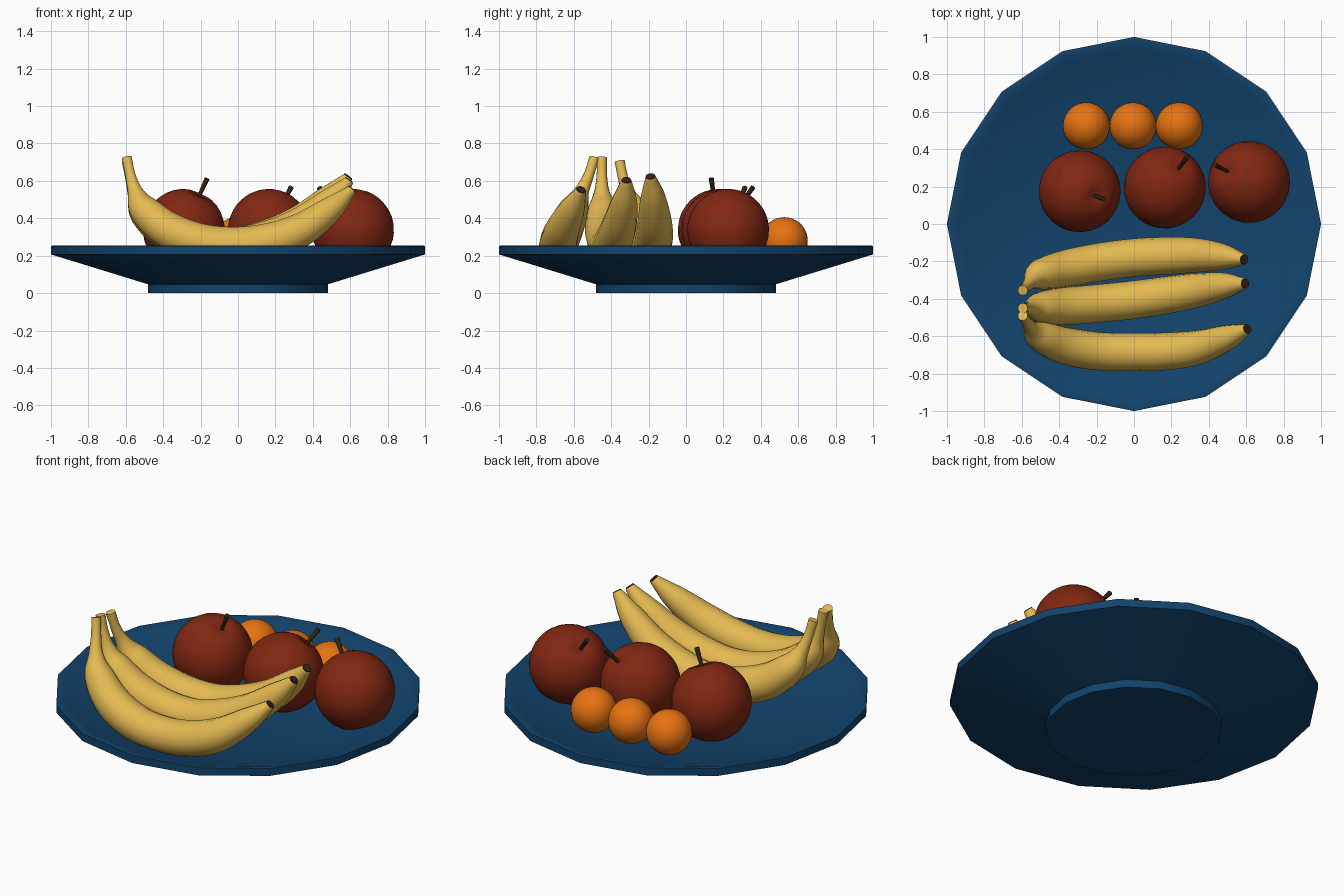
import bpy, bmesh, math
from mathutils import Vector

if "Cube" in bpy.data.objects:
    bpy.data.objects.remove(bpy.data.objects["Cube"])


def material(name, rgb):
    m = bpy.data.materials.new(name)
    m.diffuse_color = (*rgb, 1)
    m.use_nodes = True
    m.node_tree.nodes["Principled BSDF"].inputs["Base Color"].default_value = m.diffuse_color
    return m


BLUE = material("plate blue", (0.006, 0.056, 0.15))
RED = material("apple red", (0.22, 0.02, 0.006))
YELLOW = material("banana yellow", (0.78, 0.49, 0.085))
ORANGE = material("orange peel", (0.80, 0.17, 0.006))
BROWN = material("stem brown", (0.035, 0.018, 0.008))


def finish(bm, name, mats, angle=50):
    bmesh.ops.recalc_face_normals(bm, faces=bm.faces)
    me = bpy.data.meshes.new(name)
    bm.to_mesh(me)
    bm.free()
    for m in mats:
        me.materials.append(m)
    ob = bpy.data.objects.new(name, me)
    bpy.context.collection.objects.link(ob)
    bpy.ops.object.select_all(action='DESELECT')
    ob.select_set(True)
    bpy.context.view_layer.objects.active = ob
    bpy.ops.object.shade_smooth_by_angle(angle=math.radians(angle))
    return ob


def skin(bm, rings):
    """Bridge successive vertex rings and cap both ends."""
    n = len(rings[0])
    for a, b in zip(rings, rings[1:]):
        for i in range(n):
            bm.faces.new((a[i], a[(i + 1) % n], b[(i + 1) % n], b[i]))
    bm.faces.new(rings[0][::-1])
    bm.faces.new(rings[-1])


# Plate: sixteen-sided lathe with foot, sloped underside, rim and hollow
def plate():
    profile = [(0.48, 0), (0.48, 0.047), (1, 0.207), (1, 0.252),
               (0.985, 0.255), (0.94, 0.24), (0.48, 0.097)]
    bm = bmesh.new()
    rings = [[bm.verts.new((r * math.cos(i * math.pi / 8), r * math.sin(i * math.pi / 8), z))
              for i in range(16)] for r, z in profile]
    skin(bm, rings)
    finish(bm, "plate", [BLUE], 35)


def sphere(name, centre, r, mat, axis=Vector((0, 0, 1)), dimple=0.0):
    bm = bmesh.new()
    bmesh.ops.create_uvsphere(bm, u_segments=28, v_segments=18, radius=r)
    # small hollow around the stem
    for v in bm.verts:
        d = math.hypot(v.co.x, v.co.y) / r
        if v.co.z > 0:
            v.co.z -= dimple * math.exp(-(d / 0.18) ** 2)
    rot = Vector((0, 0, 1)).rotation_difference(axis)
    for v in bm.verts:
        v.co = rot @ v.co + Vector(centre)
    finish(bm, name, [mat])


def tube(name, pts, mats, sides=14, steps=5, tip=False):
    """Round tube through (x, y, z, radius) points, with an optional dark tip."""
    p = [Vector(q) for q in pts]
    p = [p[0] * 2 - p[1]] + p + [p[-1] * 2 - p[-2]]
    path = []
    for a, b, c, d in zip(p, p[1:], p[2:], p[3:]):
        for k in range(steps):
            t = k / steps
            path.append(0.5 * (2 * b + (c - a) * t + (2 * a - 5 * b + 4 * c - d) * t * t
                               + (3 * b - a - 3 * c + d) * t ** 3))
    path.append(p[-2])
    bm = bmesh.new()
    rings = []
    for i, q in enumerate(path):
        tan = (path[min(i + 1, len(path) - 1)] - path[max(i - 1, 0)]).to_3d().normalized()
        u = Vector((0, 1, 0))
        u = (u - tan * u.dot(tan)).normalized()
        w = tan.cross(u)
        rings.append([bm.verts.new(q.to_3d() + q.w * (u * math.cos(a) + w * math.sin(a)))
                      for a in (2 * math.pi * j / sides for j in range(sides))])
    skin(bm, rings)
    if tip:
        end = set(rings[-1] + rings[-2])
        for f in bm.faces:
            if all(v in end for v in f.verts):
                f.material_index = 1
    finish(bm, name, mats)


plate()

# Apples with leaning stems: centre and stem direction
apples = [((-0.29, 0.175, 0.338), (0.125, -0.04, 0.275)),
          ((0.165, 0.195, 0.338), (0.12, 0.165, 0.23)),
          ((0.615, 0.225, 0.338), (-0.18, 0.09, 0.225))]
for i, (c, d) in enumerate(apples, 1):
    axis = Vector(d).normalized()
    sphere(f"apple_{i}", c, 0.219, RED, axis, 0.03)
    a, b = Vector(c) + axis * 0.17, Vector(c) + axis * 0.305
    tube(f"apple_stem_{i}", [(*a, 0.009), (*b, 0.014)], [BROWN], 8, 2)

# Oranges
for i, x in enumerate((-0.255, -0.005, 0.242), 1):
    sphere(f"orange_{i}", (x, 0.525, 0.28), 0.126, ORANGE)

# Bananas: shared side profile (x, z, radius), own sideways bend and end heights
side = [(-0.595, 0.725, 0.027), (-0.575, 0.63, 0.028), (-0.548, 0.54, 0.042),
        (-0.50, 0.445, 0.082), (-0.37, 0.335, 0.1), (-0.19, 0.27, 0.102),
        (0.0, 0.255, 0.102), (0.18, 0.28, 0.1), (0.34, 0.34, 0.092),
        (0.49, 0.445, 0.07), (0.585, 0.53, 0.036), (0.608, 0.555, 0.025)]
bananas = [
    ("banana_front", (-0.49, -0.52, -0.56, -0.60, -0.65, -0.68, -0.685, -0.68, -0.66, -0.61, -0.57, -0.56), 0.0, 0.0),
    ("banana_middle", (-0.45, -0.45, -0.45, -0.445, -0.44, -0.425, -0.405, -0.38, -0.355, -0.33, -0.32, -0.318), 0.0, 0.05),
    ("banana_back", (-0.355, -0.335, -0.305, -0.27, -0.24, -0.205, -0.18, -0.17, -0.167, -0.175, -0.187, -0.19), -0.02, 0.07)]
for name, ys, left, right in bananas:
    pts = []
    for (x, z, r), y in zip(side, ys):
        lift = right * max(x, 0) / 0.6 + left * max(-x, 0) / 0.6
        pts.append((x - right * max(x, 0) * 0.4, y, z + lift, r))
    tube(name, pts, [YELLOW, BROWN], tip=True)
